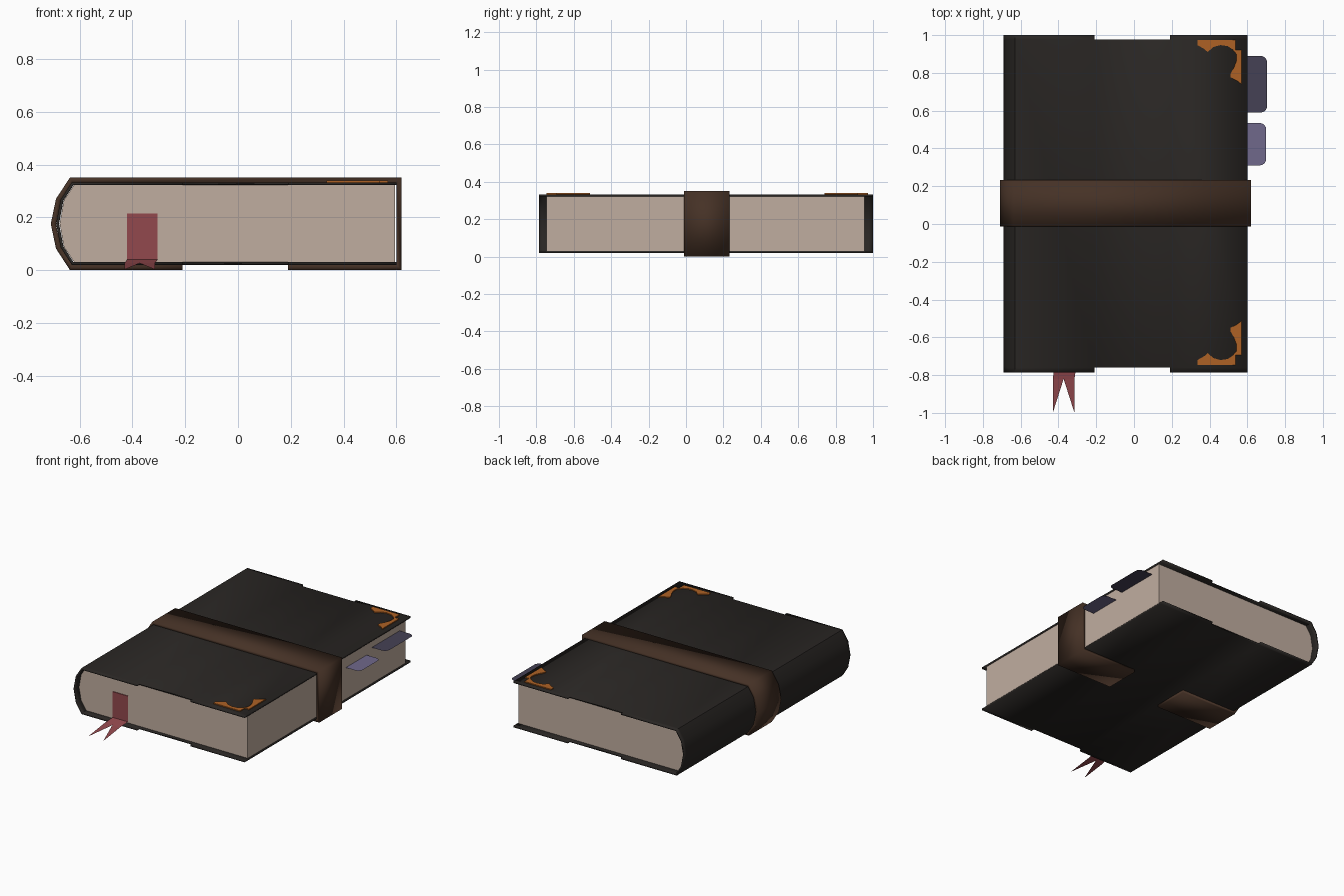
import bpy, bmesh, math

if "Cube" in bpy.data.objects:
    bpy.data.objects.remove(bpy.data.objects["Cube"])


def material(name, rgb):
    m = bpy.data.materials.new(name)
    m.diffuse_color = (*rgb, 1)
    m.use_nodes = True
    m.node_tree.nodes["Principled BSDF"].inputs["Base Color"].default_value = m.diffuse_color
    return m


def finish(name, bm, mat, thickness=0, smooth=False):
    bmesh.ops.remove_doubles(bm, verts=bm.verts, dist=1e-5)
    bmesh.ops.recalc_face_normals(bm, faces=bm.faces)
    me = bpy.data.meshes.new(name)
    bm.to_mesh(me)
    bm.free()
    ob = bpy.data.objects.new(name, me)
    bpy.context.collection.objects.link(ob)
    me.materials.append(mat)
    if thickness:
        mod = ob.modifiers.new("thickness", 'SOLIDIFY')
        mod.thickness, mod.offset, mod.use_even_offset = thickness, 0, True
    if smooth:
        bpy.ops.object.select_all(action='DESELECT')
        ob.select_set(True)
        bpy.context.view_layer.objects.active = ob
        bpy.ops.object.shade_smooth_by_angle(angle=math.radians(35))
    return ob


def sheet(name, path, ys, mat, thickness, skip=lambda a, b, row: False):
    """Sweep an xz path along y, leaving out skipped cells."""
    bm = bmesh.new()
    grid = [[bm.verts.new((x, y, z)) for x, z in path] for y in ys]
    for r in range(len(ys) - 1):
        for i in range(len(path) - 1):
            if not skip(path[i], path[i + 1], r):
                bm.faces.new((grid[r][i], grid[r][i + 1], grid[r + 1][i + 1], grid[r + 1][i]))
    loose = [v for v in bm.verts if not v.link_faces]
    bmesh.ops.delete(bm, geom=loose, context='VERTS')
    return finish(name, bm, mat, thickness, True)


def prism(name, points, mat, move, smooth=False):
    """Extrude a flat polygon of 3D points by the move vector (None = flat)."""
    bm = bmesh.new()
    f = bm.faces.new([bm.verts.new(p) for p in points])
    if move:
        ext = bmesh.ops.extrude_face_region(bm, geom=[f], use_keep_orig=True)
        verts = [g for g in ext['geom'] if isinstance(g, bmesh.types.BMVert)]
        bmesh.ops.translate(bm, verts=verts, vec=move)
    return finish(name, bm, mat, 0, smooth)


leather = material("black_leather", (0.022, 0.019, 0.017))
paper = material("paper", (0.53, 0.42, 0.35))
brown = material("brown_leather", (0.06, 0.031, 0.019))
metal = material("copper", (0.42, 0.12, 0.018))
red = material("red_cloth", (0.29, 0.065, 0.075))
violet = material("violet_tab", (0.16, 0.14, 0.26))
slate = material("slate_tab", (0.06, 0.053, 0.09))

# Page block with rounded back
pages = [(0.595, 0.325), (-0.62, 0.325), (-0.66, 0.265), (-0.676, 0.176),
         (-0.66, 0.088), (-0.62, 0.028), (0.595, 0.028)]
prism("page_block", [(x, -0.745, z) for x, z in pages], paper, (0, 1.70, 0), True)

# Cover wrapped around the spine, notched at the middle of both ends
cover = [(0.6, 0.327), (0.19, 0.327), (-0.21, 0.327), (-0.627, 0.327), (-0.667, 0.265),
         (-0.684, 0.176), (-0.667, 0.088), (-0.627, 0.025), (-0.21, 0.025),
         (0.19, 0.025), (0.6, 0.025)]
sheet("cover", cover, (-0.785, -0.76, 0.977, 1.0), leather, 0.011,
      lambda a, b, row: row != 1 and {a[0], b[0]} == {0.19, -0.21})

# Strap around the book, open underneath
strap = [(0.19, 0.0095), (0.611, 0.0095), (0.611, 0.341), (-0.632, 0.341), (-0.681, 0.266),
         (-0.70, 0.175), (-0.681, 0.085), (-0.632, 0.0095), (-0.21, 0.0095)]
sheet("strap", strap, (-0.012, 0.233), brown, 0.019)

# Ornamental corner plates, mirrored front to back
plate = [(0.336, 0.973), (0.537, 0.973), (0.537, 0.92), (0.569, 0.92), (0.569, 0.74),
         (0.548, 0.757), (0.51, 0.777), (0.51, 0.794), (0.53, 0.83), (0.542, 0.862),
         (0.542, 0.90), (0.52, 0.926), (0.495, 0.942), (0.458, 0.947), (0.42, 0.937),
         (0.39, 0.91), (0.373, 0.926), (0.336, 0.947)]
for name, flip in (("back_corner_plate", False), ("front_corner_plate", True)):
    prism(name, [(x, 0.227 - y if flip else y, 0.330) for x, y in plate], metal, (0, 0, 0.009))


# Index tabs: thin paper with rounded outer corners
def tab(name, y0, y1, x1, z, mat, r=0.035):
    pts = [(0.55, y1, z), (0.55, y0, z)]
    for cy, start in ((y0 + r, -90), (y1 - r, 0)):
        for k in range(5):
            a = math.radians(start + k * 22.5)
            pts.append((x1 - r + r * math.cos(a), cy + r * math.sin(a), z))
    prism(name, pts, mat, None)


tab("large_tab", 0.59, 0.89, 0.705, 0.275, slate)
tab("small_tab", 0.31, 0.535, 0.70, 0.245, violet)

# Ribbon bookmark: runs down the page ends, then out to a forked tail
bm = bmesh.new()
rows = [(-0.42, -0.735, 0.215), (-0.42, -0.75, 0.215), (-0.42, -0.75, 0.04),
        (-0.425, -0.785, 0.033), (-0.43, -0.82, 0.026)]
w = 0.115
vs = [[bm.verts.new((x + w * t, y, z)) for t in (0, 0.5, 1)] for x, y, z in rows]
for a, b in zip(vs, vs[1:]):
    for i in (0, 1):
        bm.faces.new((a[i], a[i + 1], b[i + 1], b[i]))
for side in (0, 2):
    tip = bm.verts.new((-0.43 + w * side / 2, -1.0, 0.002))
    bm.faces.new((vs[-1][side], vs[-1][1], tip))
finish("ribbon", bm, red)
